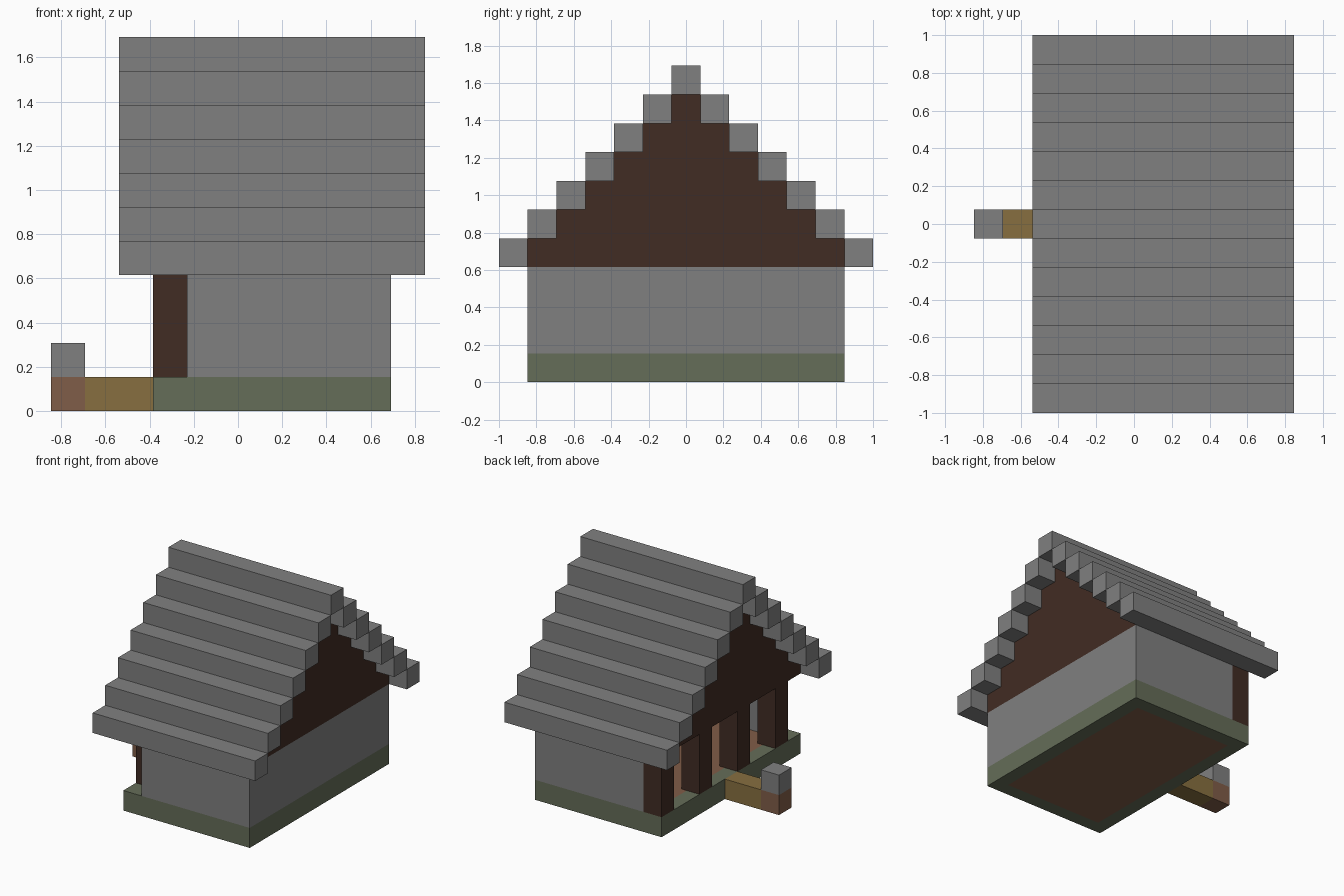
import bpy
import bmesh
from mathutils import Vector

if "Cube" in bpy.data.objects:
    bpy.data.objects.remove(bpy.data.objects["Cube"], do_unlink=True)

CELL = 2 / 13                      # everything sits on a grid of cubes
ORIGIN = Vector((5.5, 6.5, 0))     # grid point that lies at the world centre


def material(name, rgb):
    mat = bpy.data.materials.new(name)
    mat.use_nodes = True
    mat.diffuse_color = (*rgb, 1)
    bsdf = next(n for n in mat.node_tree.nodes if n.type == "BSDF_PRINCIPLED")
    bsdf.inputs["Base Color"].default_value = (*rgb, 1)
    return mat


stone = material("grey stone", (0.216, 0.216, 0.216))
dark_wood = material("dark wood", (0.053, 0.025, 0.017))
mossy = material("mossy stone", (0.130, 0.153, 0.098))
planks = material("plank brown", (0.216, 0.109, 0.065))
gold = material("path ochre", (0.242, 0.159, 0.051))


def finish(name, bm, *mats):
    bmesh.ops.recalc_face_normals(bm, faces=bm.faces)
    for v in bm.verts:
        v.co = (v.co - ORIGIN) * CELL
    mesh = bpy.data.meshes.new(name)
    bm.to_mesh(mesh)
    bm.free()
    for mat in mats:
        mesh.materials.append(mat)
    obj = bpy.data.objects.new(name, mesh)
    bpy.context.collection.objects.link(obj)
    return obj


def prism(points, depth):
    """Extrude a closed loop of grid points along a vector."""
    bm = bmesh.new()
    face = bm.faces.new([bm.verts.new(p) for p in points])
    new = bmesh.ops.extrude_face_region(bm, geom=[face], use_keep_orig=True)
    moved = [g for g in new["geom"] if isinstance(g, bmesh.types.BMVert)]
    bmesh.ops.translate(bm, verts=moved, vec=Vector(depth))
    return bm


def box(lo, hi):
    (x0, y0, z0), (x1, y1, z1) = lo, hi
    loop = [(x0, y0, z0), (x1, y0, z0), (x1, y1, z0), (x0, y1, z0)]
    return prism(loop, (0, 0, z1 - z0))


# Foundation slab with a plank floor inset on top and bottom
bm = box((3, 1, 0), (10, 12, 1))
bmesh.ops.recalc_face_normals(bm, faces=bm.faces)
for flat in [f for f in bm.faces if abs(f.normal.z) > 0.9]:
    bmesh.ops.inset_region(bm, faces=[flat], thickness=1)
    flat.material_index = 1
finish("foundation", bm, mossy, planks)

# Three walls, open towards the porch
outline = [(4, 1), (10, 1), (10, 12), (4, 12), (4, 11), (9, 11), (9, 2), (4, 2)]
finish("walls", prism([(x, y, 1) for x, y in outline], (0, 0, 3)), stone)

# Porch posts
for i in range(4):
    y = 2 + 3 * i
    finish(f"porch_post_{i + 1}", box((3, y, 1), (4, y + 1, 4)), dark_wood)

# Stepped gables at both ends
steps = []
for i in range(6):
    steps += [(1 + i, 4 + i), (1 + i, 5 + i)]
steps += [(13 - y, z) for y, z in reversed(steps)]
for name, x in (("porch_gable", 3), ("rear_gable", 9)):
    finish(name, prism([(x, y, z) for y, z in steps], (1, 0, 0)), dark_wood)

# Roof courses climbing to the ridge
for i in range(6):
    for side, y in (("front", i), ("back", 12 - i)):
        finish(f"roof_course_{side}_{i + 1}",
               box((2, y, 4 + i), (11, y + 1, 5 + i)), stone)
finish("roof_ridge", box((2, 6, 10), (11, 7, 11)), stone)

# Path with a marker post at its end
finish("path", box((1, 6, 0), (3, 7, 1)), gold)
finish("marker_base", box((0, 6, 0), (1, 7, 1)), planks)
finish("marker_top", box((0, 6, 1), (1, 7, 2)), stone)
